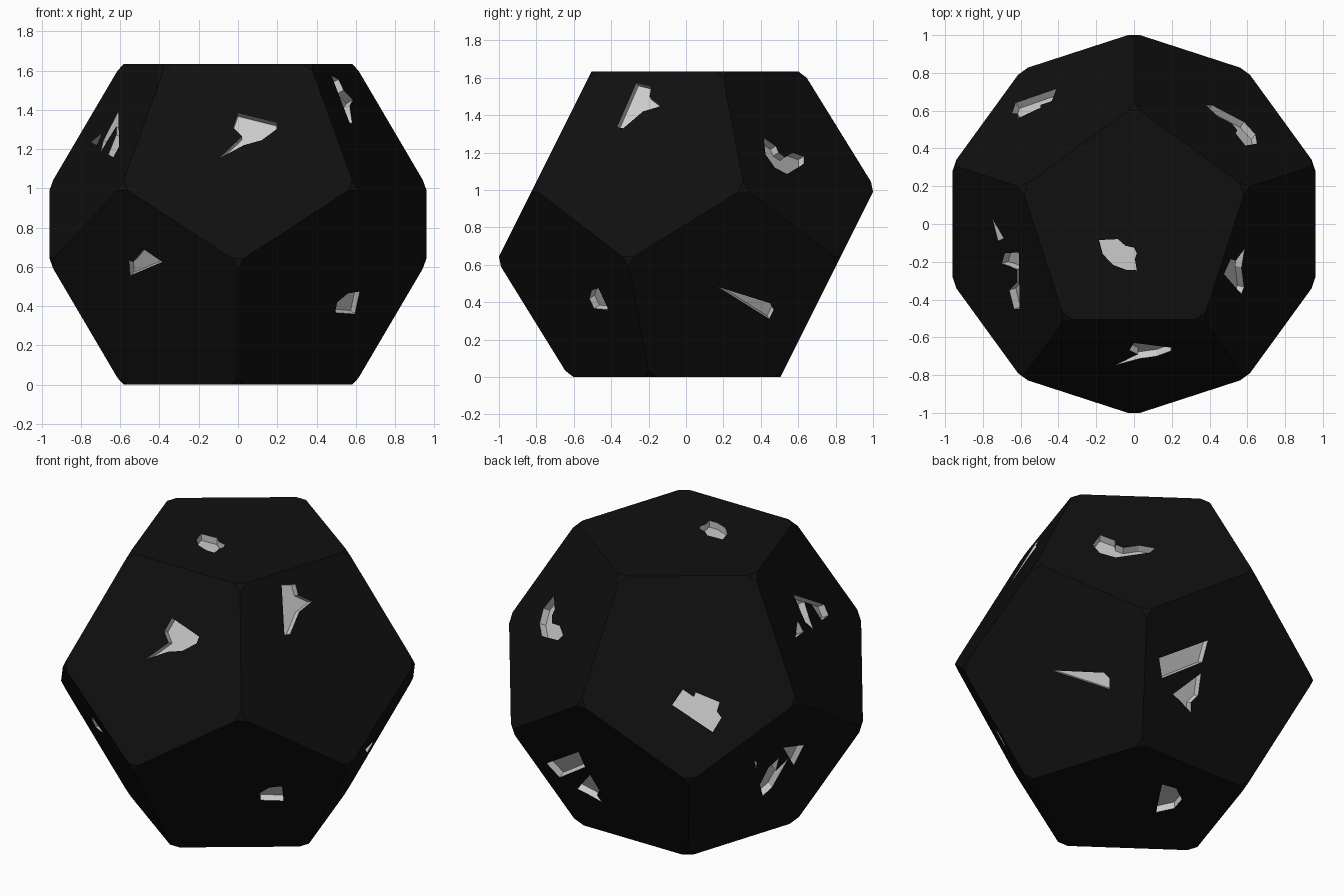
import bpy, bmesh
from math import sin, cos, radians
from mathutils import Vector

if "Cube" in bpy.data.objects:
    bpy.data.objects.remove(bpy.data.objects["Cube"])

INR = 0.817                      # centre to face
DEPTH = 0.04                     # engraving depth
CENTRE = Vector((0, 0, INR))


def material(name, v):
    m = bpy.data.materials.new(name)
    m.diffuse_color = (v, v, v, 1)
    m.use_nodes = True
    m.node_tree.nodes["Principled BSDF"].inputs["Base Color"].default_value = m.diffuse_color
    return m


black, grey = material("black", 0.005), material("pale_grey", 0.8)


def make_object(name, bm):
    me = bpy.data.meshes.new(name)
    bmesh.ops.recalc_face_normals(bm, faces=bm.faces)
    bm.to_mesh(me)
    bm.free()
    me.materials.append(black)
    me.materials.append(grey)
    ob = bpy.data.objects.new(name, me)
    bpy.context.collection.objects.link(ob)
    return ob


# Body: regular dodecahedron with clipped corners
bm = bmesh.new()
for r, z, start in ((0.6245, INR, 90), (1.0104, 0.193, 90),
                    (1.0104, -0.193, -90), (0.6245, -INR, -90)):
    for k in range(5):
        a = radians(start + 72 * k)
        bm.verts.new(CENTRE + Vector((r * cos(a), r * sin(a), z)))
bmesh.ops.convex_hull(bm, input=bm.verts)
bmesh.ops.dissolve_limit(bm, angle_limit=0.1, verts=bm.verts, edges=bm.edges)
bmesh.ops.bevel(bm, geom=list(bm.verts), offset=0.04, offset_type='OFFSET',
                affect='VERTICES', segments=1, profile=0.5)
body = make_object("die_body", bm)


def direction(az, el):
    a, e = radians(az), radians(el)
    return Vector((cos(a) * cos(e), sin(a) * cos(e), sin(e)))


# Viewing directions (azimuth, elevation, vertical origin) used to lay out marks
FRONT, RIGHT, TOP = (-90, 0, INR), (0, 0, INR), (-90, 90, 0)
BACK_LEFT, BELOW = (126, 25.5, 0), (50, -30, 0)
TILT = 26.565
cut = bmesh.new()


def mark(face, view, pts):
    """Add a prism sunk into a face, its outline seen along a view direction."""
    n = direction(*face)
    az, el, y0 = view
    d, right = direction(az, el), direction(az + 90, 0)
    up = d.cross(right)
    low, high = [], []
    for x, y in pts:
        q = right * x + up * (y - y0)
        p = CENTRE + q + d * ((INR - n.dot(q)) / n.dot(d))
        low.append(cut.verts.new(p - n * DEPTH))
        high.append(cut.verts.new(p + n * 0.04))
    faces = [cut.faces.new(low[::-1]), cut.faces.new(high)]
    for i in range(len(pts)):
        j = (i + 1) % len(pts)
        faces.append(cut.faces.new((low[i], low[j], high[j], high[i])))
    for f in faces:
        f.material_index = 1


# Top and bottom faces
mark((0, 90), TOP, [(-.185, -.085), (-.085, -.08), (-.045, -.115), (0, -.125), (.015, -.155),
                    (.005, -.185), (.015, -.245), (-.04, -.243), (-.11, -.217), (-.165, -.16)])
mark((0, -90), BELOW, [(.153, -.612), (.23, -.634), (.262, -.694), (.22, -.743), (.12, -.765)])

# Upper ring of faces
mark((-90, TILT), FRONT, [(-.10, 1.15), (.02, 1.265), (-.025, 1.31), (0, 1.385),
                          (.2, 1.335), (.195, 1.30), (.12, 1.245), (.03, 1.22)])
mark((-18, TILT), RIGHT, [(-.37, 1.335), (-.265, 1.575), (-.185, 1.555), (-.195, 1.50),
                          (-.13, 1.45), (-.23, 1.42), (-.335, 1.33)])
mark((54, TILT), RIGHT, [(.415, 1.28), (.48, 1.235), (.495, 1.20), (.53, 1.175), (.57, 1.2),
                         (.63, 1.18), (.63, 1.14), (.54, 1.085), (.475, 1.12), (.425, 1.19)])
mark((126, TILT), BACK_LEFT, [(-.03, -.10), (.03, -.14), (.04, -.115), (.17, -.17),
                              (.155, -.22), (.18, -.255), (.13, -.335), (-.09, -.185)])
mark((198, TILT), TOP, [(-.75, .03), (-.69, -.075), (-.72, -.09)])
mark((198, TILT), TOP, [(-.685, -.155), (-.61, -.15), (-.605, -.45), (-.635, -.45), (-.66, -.35),
                        (-.62, -.31), (-.62, -.24), (-.665, -.22), (-.70, -.21)])

# Lower ring of faces
mark((90, -TILT), BELOW, [(.137, .077), (.404, .175), (.372, .055), (.153, -.033)])
mark((90, -TILT), BELOW, [(.213, -.12), (.366, -.005), (.35, -.126), (.31, -.165),
                          (.31, -.22), (.26, -.165)])
mark((18, -TILT), RIGHT, [(.17, .483), (.45, .395), (.47, .36), (.445, .31)])
mark((-54, -TILT), FRONT, [(.495, .367), (.505, .42), (.56, .465), (.62, .475), (.595, .36)])
mark((-126, -TILT), FRONT, [(-.555, .635), (-.535, .625), (-.51, .655), (-.48, .69),
                            (-.385, .625), (-.55, .555)])
mark((162, -TILT), BACK_LEFT, [(.52, -.42), (.634, -.405), (.58, -.515)])
mark((162, -TILT), BACK_LEFT, [(.437, -.53), (.497, -.475), (.48, -.545), (.55, -.475),
                               (.46, -.635), (.41, -.68), (.393, -.62)])
mark((162, -TILT), BACK_LEFT, [(.36, -.49), (.375, -.50), (.37, -.54)])

# Sink the marks into the body
cutter = make_object("mark_cutter", cut)
cutter.hide_render = True
mod = body.modifiers.new("engrave", 'BOOLEAN')
mod.operation, mod.solver, mod.object = 'DIFFERENCE', 'EXACT', cutter
bpy.context.view_layer.objects.active = body
body.select_set(True)
bpy.ops.object.modifier_apply(modifier=mod.name)
bpy.data.objects.remove(cutter)
